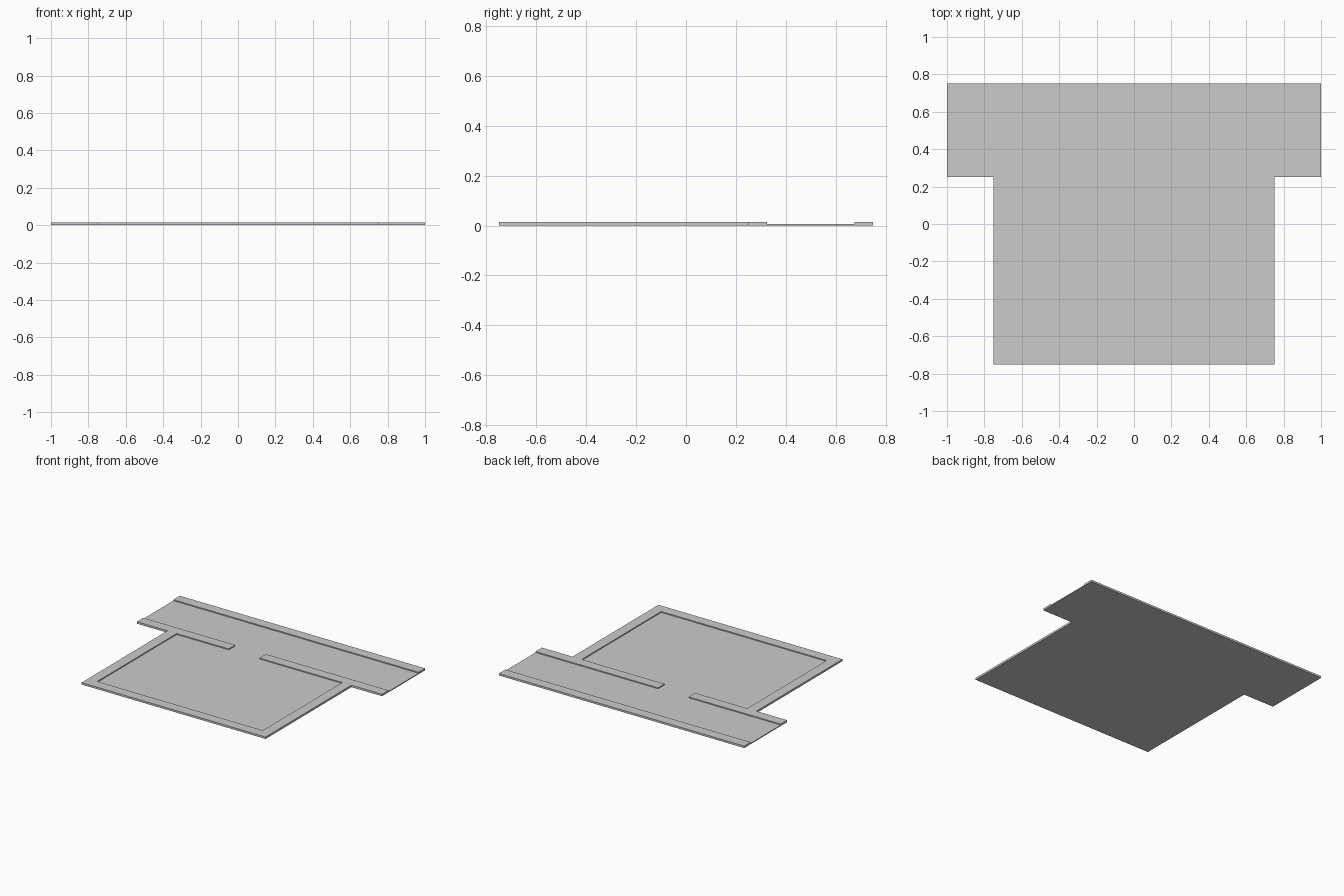
import bpy, bmesh

if "Cube" in bpy.data.objects:
    bpy.data.objects.remove(bpy.data.objects["Cube"])

OUT, W = 0.75, 0.075          # room half width, wall thickness
IN = OUT - W                  # inner face of the walls
Y0, Y1 = 0.25, 0.25 + W       # dividing wall faces
DOOR_L, DOOR_R = -0.25, 0.0   # doorway edges
FLOOR_H, WALL_H = 0.0068, 0.0145


def prism(name, outline, height):
    """Extrude a counter-clockwise plan outline up from z = 0."""
    bm = bmesh.new()
    face = bm.faces.new([bm.verts.new((x, y, 0)) for x, y in outline])
    top = bmesh.ops.extrude_face_region(bm, geom=[face], use_keep_orig=True)["geom"]
    verts = [v for v in top if isinstance(v, bmesh.types.BMVert)]
    bmesh.ops.translate(bm, verts=verts, vec=(0, 0, height))
    bmesh.ops.recalc_face_normals(bm, faces=bm.faces)
    mesh = bpy.data.meshes.new(name)
    bm.to_mesh(mesh)
    bm.free()
    obj = bpy.data.objects.new(name, mesh)
    bpy.context.collection.objects.link(obj)
    return obj


# Room walls with the dividing wall and its doorway
prism("room_wall", [
    (-1, Y0), (-OUT, Y0), (-OUT, -OUT), (OUT, -OUT), (OUT, Y0), (1, Y0), (1, Y1),
    (DOOR_R, Y1), (DOOR_R, Y0), (IN, Y0), (IN, -IN), (-IN, -IN), (-IN, Y0),
    (DOOR_L, Y0), (DOOR_L, Y1), (-1, Y1)], WALL_H)

# Straight wall along the far side of the corridor
prism("corridor_back_wall", [(-1, IN), (1, IN), (1, OUT), (-1, OUT)], WALL_H)

# Recessed floor filling room, doorway and open-ended corridor
prism("floor", [
    (-1, Y1), (DOOR_L, Y1), (DOOR_L, Y0), (-IN, Y0), (-IN, -IN), (IN, -IN),
    (IN, Y0), (DOOR_R, Y0), (DOOR_R, Y1), (1, Y1), (1, IN), (-1, IN)], FLOOR_H)
